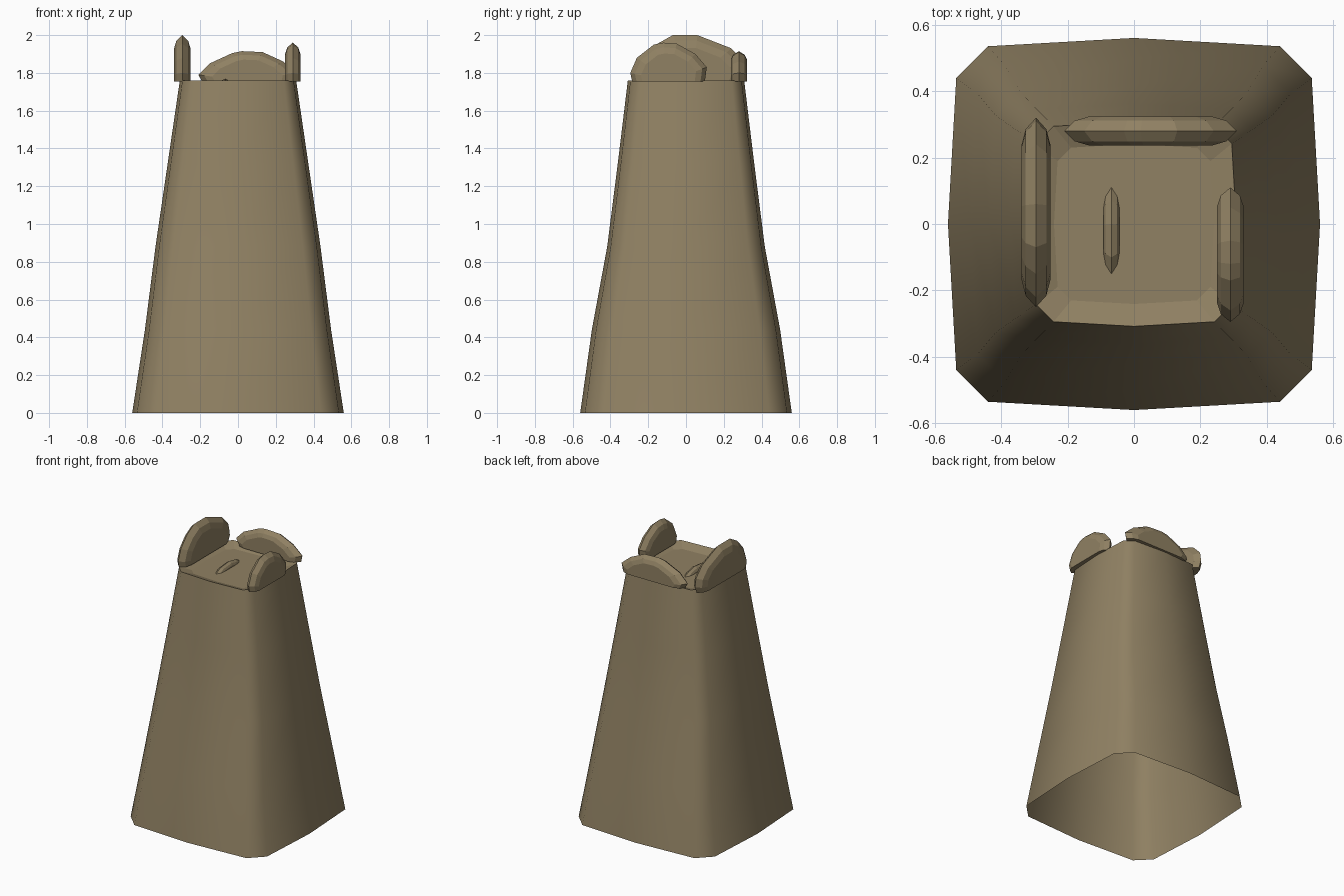
import bpy, bmesh, math

if "Cube" in bpy.data.objects:
    bpy.data.objects.remove(bpy.data.objects["Cube"])

stone = bpy.data.materials.new("sandy stone")
stone.diffuse_color = (0.28, 0.22, 0.125, 1)
stone.use_nodes = True
stone.node_tree.nodes["Principled BSDF"].inputs["Base Color"].default_value = stone.diffuse_color


def finish(name, bm, smooth_angle=None):
    bmesh.ops.recalc_face_normals(bm, faces=bm.faces)
    me = bpy.data.meshes.new(name)
    bm.to_mesh(me)
    bm.free()
    me.materials.append(stone)
    ob = bpy.data.objects.new(name, me)
    bpy.context.collection.objects.link(ob)
    if smooth_angle:
        bpy.ops.object.select_all(action='DESELECT')
        ob.select_set(True)
        bpy.context.view_layer.objects.active = ob
        bpy.ops.object.shade_smooth_by_angle(angle=math.radians(smooth_angle))
    return ob


def bridge(bm, a, b):
    n = len(a)
    for i in range(n):
        bm.faces.new((a[i], a[(i + 1) % n], b[(i + 1) % n], b[i]))


# Tapered trunk: bowed square with cut corners, open below, dished on top
quarter = [(0.56, 0.0), (0.535, 0.44), (0.44, 0.535)]
section = []
for k in range(4):
    c, s = round(math.cos(k * math.pi / 2)), round(math.sin(k * math.pi / 2))
    section += [(x * c - y * s, x * s + y * c) for x, y in quarter]

# height, scale in x, scale in y
levels = [(0, 1, 1), (0.44, 0.88, 0.89), (0.88, 0.78, 0.745),
          (1.32, 0.665, 0.645), (1.76, 0.55, 0.55), (1.735, 0.43, 0.43)]
bm = bmesh.new()
rings = [[bm.verts.new((x * sx, y * sy, z)) for x, y in section]
         for z, sx, sy in levels]
for lo, hi in zip(rings, rings[1:]):
    bridge(bm, lo, hi)
bm.faces.new(rings[-1])
trunk = finish("tapered_trunk", bm, 50)
# keep the top surface crisp against the walls
for p in trunk.data.polygons:
    if p.center.z > 1.7:
        p.use_smooth = False


# Lens-shaped stone slab: full outline in the middle, smaller outline each side
def slab(name, outline, along, pos, thick):
    us = [u for u, z in outline]
    base = min(z for u, z in outline)
    mid = (min(us) + max(us)) / 2
    bm = bmesh.new()
    rings = []
    for off, k in ((-0.5, 0.72), (-0.36, 0.88), (0, 1), (0.36, 0.88), (0.5, 0.72)):
        ring = []
        for u, z in outline:
            a, t = mid + (u - mid) * k, pos + off * thick
            h = base + (z - base) * k
            ring.append(bm.verts.new((a, t, h) if along == 'x' else (t, a, h)))
        rings.append(ring)
    for a, b in zip(rings, rings[1:]):
        bridge(bm, a, b)
    bm.faces.new(rings[0])
    bm.faces.new(rings[-1])
    return finish(name, bm)


slab("left_slab", [(-0.24, 1.755), (-0.25, 1.80), (-0.22, 1.88), (-0.15, 1.955),
                   (-0.07, 2.0), (0.06, 2.0), (0.24, 1.93), (0.31, 1.86),
                   (0.32, 1.80), (0.30, 1.755)], 'y', -0.295, 0.086)
slab("right_slab", [(-0.285, 1.755), (-0.295, 1.80), (-0.26, 1.88), (-0.17, 1.95),
                    (-0.12, 1.96), (-0.05, 1.955), (0.05, 1.90), (0.11, 1.83),
                    (0.10, 1.755)], 'y', 0.29, 0.08)
slab("back_slab", [(-0.19, 1.755), (-0.21, 1.79), (-0.15, 1.85), (-0.03, 1.905),
                   (0.02, 1.915), (0.13, 1.91), (0.24, 1.86), (0.31, 1.80),
                   (0.30, 1.755)], 'x', 0.28, 0.086)
slab("sunken_slab", [(-0.14, 1.69), (-0.15, 1.735), (-0.10, 1.76), (0.0, 1.77),
                     (0.07, 1.755), (0.11, 1.735), (0.10, 1.69)], 'y', -0.068, 0.048)
